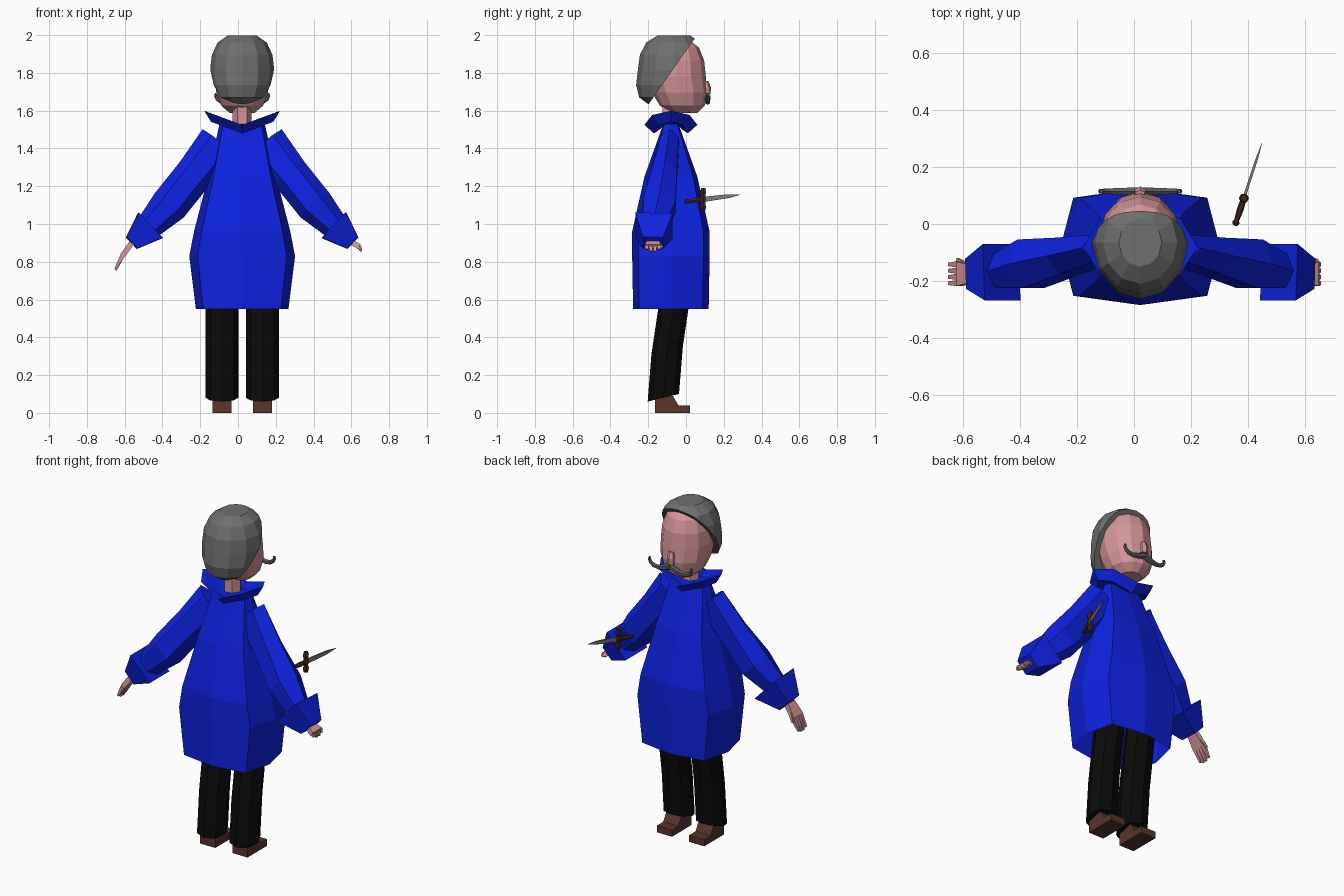
import bpy, bmesh
from math import sin, cos, pi, radians, copysign
from mathutils import Vector

cube = bpy.data.objects.get("Cube")
if cube:
    bpy.data.objects.remove(cube, do_unlink=True)

MIDDLE = 0.022  # symmetry plane of the figure
SIDES = {"left": 1, "right": -1}
ACROSS, DEPTH, UP = Vector((1, 0, 0)), Vector((0, 1, 0)), Vector((0, 0, 1))


def material(name, red, green, blue):
    mat = bpy.data.materials.new(name)
    mat.use_nodes = True
    colour = (red, green, blue, 1)
    mat.diffuse_color = colour
    mat.node_tree.nodes["Principled BSDF"].inputs["Base Color"].default_value = colour
    return mat


coat_blue = material("coat blue", 0.004, 0.016, 0.75)
skin_pink = material("skin pink", 0.66, 0.3, 0.32)
hair_grey = material("hair grey", 0.16, 0.16, 0.16)
moustache_grey = material("moustache grey", 0.1, 0.11, 0.1)
trouser_black = material("trouser black", 0.003, 0.003, 0.003)
shoe_brown = material("shoe brown", 0.1, 0.035, 0.024)
grip_brown = material("grip brown", 0.055, 0.018, 0.01)
blade_grey = material("blade grey", 0.2, 0.2, 0.2)


def loft(name, rings, mat, open_start=False, cut=None):
    """Skin equal-length rings; cut is an optional plane (point, normal)."""
    bm = bmesh.new()
    rows = [[bm.verts.new(point) for point in ring] for ring in rings]
    for low, high in zip(rows, rows[1:]):
        for i in range(len(low)):
            bm.faces.new((low[i - 1], low[i], high[i], high[i - 1]))
    bm.faces.new(rows[-1])
    if not open_start:
        bm.faces.new(rows[0])
    if cut:
        geometry = bm.verts[:] + bm.edges[:] + bm.faces[:]
        result = bmesh.ops.bisect_plane(bm, geom=geometry, plane_co=cut[0],
                                        plane_no=cut[1], clear_outer=True)
        rim = [item for item in result["geom_cut"] if isinstance(item, bmesh.types.BMEdge)]
        bmesh.ops.holes_fill(bm, edges=rim)
    bmesh.ops.recalc_face_normals(bm, faces=bm.faces[:])
    mesh = bpy.data.meshes.new(name)
    bm.to_mesh(mesh)
    bm.free()
    mesh.materials.append(mat)
    bpy.context.collection.objects.link(bpy.data.objects.new(name, mesh))


def power(value, exponent):
    return copysign(abs(value) ** exponent, value)


def oval(centre, u, v, count, boxy=1.0):
    """Ring around centre; a lower boxy value squares off the corners."""
    turn = pi / 4 if count == 4 else 0
    angles = [2 * pi * i / count + turn for i in range(count)]
    return [centre + u * power(cos(a), boxy) + v * power(sin(a), boxy) for a in angles]


def tube(name, stations, mat, count=6, ref=DEPTH):
    """Tube along stations of (point, half thickness, half width along ref)."""
    points = [station[0] for station in stations]
    rings = []
    for i, (point, thick, wide) in enumerate(stations):
        ahead = (points[min(i + 1, len(points) - 1)] - points[max(i - 1, 0)]).normalized()
        v = (ref - ahead * ahead.dot(ref)).normalized()
        rings.append(oval(point, ahead.cross(v) * thick, v * wide, count))
    loft(name, rings, mat)


def egg(name, centre, width, depth, height, lean, mat, cut=None):
    """Boxy egg whose lower half leans forward or back."""
    rings = []
    for degrees in range(-75, 76, 25):
        rise, girth = sin(radians(degrees)) * height, cos(radians(degrees)) ** 0.6
        middle = centre + UP * rise - DEPTH * lean * min(rise, 0)
        rings.append(oval(middle, ACROSS * width * girth, DEPTH * depth * girth, 12))
    loft(name, rings, mat, cut=cut)


def place(side, out, y, z):
    """Point at a distance out from the symmetry plane on one side."""
    return Vector((MIDDLE + side * out, y, z))


# Coat: height, half width, half depth
coat = [(0.55, 0.245, 0.2), (0.83, 0.28, 0.205), (0.96, 0.255, 0.205),
        (1.25, 0.18, 0.14), (1.53, 0.12, 0.04)]
loft("coat", [oval(place(1, 0, -0.08, z), ACROSS * wide, DEPTH * deep, 8, boxy=0.5)
              for z, wide, deep in coat], coat_blue, open_start=True)

# Collar: half width, half depth, height; it rises towards the sides
collar = []
for wide, deep, z in [(0.12, 0.06, 1.5), (0.165, 0.09, 1.48), (0.2, 0.14, 1.525),
                      (0.175, 0.12, 1.525), (0.07, 0.06, 1.5)]:
    ring = oval(place(1, 0, -0.08, z), ACROSS * wide, DEPTH * deep, 8)
    collar.append([point + UP * abs(point.x - MIDDLE) * 0.37 for point in ring])
loft("collar", collar, coat_blue)

# Arms, legs and moustache halves
for name, side in SIDES.items():
    shoulder = place(side, 0.12, -0.085, 1.43)
    elbow = place(side, 0.385, -0.14, 1.1)
    wrist = place(side, 0.5, -0.17, 0.98)
    hand = place(side, 0.585, -0.175, 0.9)
    tube(name + "_sleeve", [(shoulder, 0.115, 0.055), (shoulder.lerp(elbow, 0.5), 0.1, 0.075),
                            (elbow, 0.1, 0.1), (wrist, 0.07, 0.065)], coat_blue)
    tube(name + "_cuff", [(wrist.lerp(hand, -0.15), 0.13, 0.14), (hand, 0.06, 0.075)],
         coat_blue, count=4)

    leg_line = [(-0.045, 0.7), (-0.1, 0.33), (-0.12, 0.08)]
    loft(name + "_trouser", [oval(place(side, 0.107, y, z), ACROSS * 0.087,
                                  DEPTH * 0.083 + UP * 0.02, 8) for y, z in leg_line], trouser_black)
    heel, toe, ankle, instep = -0.165, 0.02, 0.09, 0.04
    profile = [(heel, 0), (toe, 0), (toe, instep), (-instep, instep), (-0.07, ankle), (heel, ankle)]
    loft(name + "_shoe", [[place(side, 0.107 + edge, y, z) for y, z in profile]
                          for edge in (-0.05, 0.05)], shoe_brown)

    # The right hand hangs open, the left one is curled
    is_open = name == "right"
    knuckles = hand + (place(side, 0.05, 0, -0.07) if is_open else place(side, 0.035, 0, -0.02)) \
        - ACROSS * MIDDLE
    tip = knuckles + ACROSS * side * (0.035 if is_open else 0.01) - UP * (0.08 if is_open else 0.03)
    tube(name + "_palm", [(hand, 0.02, 0.045), (knuckles, 0.02, 0.06)], skin_pink, count=4)
    for finger in range(4):
        shift = DEPTH * (finger - 1.5) * 0.022
        tip_shift = shift + UP * abs(finger - 1.5) * 0.01
        tube(f"{name}_finger_{finger}", [(knuckles + shift, 0.016, 0.015),
                                         (tip + tip_shift, 0.008, 0.009)], skin_pink, count=4)
    tube(name + "_thumb", [(hand.lerp(knuckles, 0.3) + DEPTH * 0.02, 0.016, 0.016),
                           (knuckles.lerp(tip, 0.2) + DEPTH * 0.05, 0.008, 0.008)],
         skin_pink, count=4)

    # Drooping sweep that ends in an upward curl
    steps = [i / 6 for i in range(7)]
    sweep = [(place(side, 0.14 * sin(t * 1.8), 0.115, 1.67 - 0.025 * sin(t * 4.2)),
              0.019 - 0.012 * t, 0.016 - 0.009 * t) for t in steps]
    tube(name + "_moustache", sweep, moustache_grey)

# Head, with the hair as a larger egg cut by a sloping plane
tube("neck", [(place(1, 0, -0.08, z), 0.05, 0.05) for z in (1.48, 1.65)], skin_pink)
egg("head", place(1, 0, -0.05, 1.78), 0.145, 0.155, 0.2, 0.2, skin_pink)
hairline = (place(1, 0, 0.038, 1.97), DEPTH * 0.32 - UP * 0.225)
egg("hair", place(1, 0, -0.065, 1.815), 0.17, 0.19, 0.19, -0.25, hair_grey, cut=hairline)
tube("nose", [(place(1, 0, 0.105, 1.755), 0.014, 0.018), (place(1, 0, 0.11, 1.72), 0.022, 0.024),
              (place(1, 0, 0.112, 1.685), 0.018, 0.022)], skin_pink, ref=ACROSS)

# Dagger, laid out along its axis from pommel to tip
pommel, point = Vector((0.355, -0.005, 1.118)), Vector((0.45, 0.285, 1.155))
guard, neck = pommel.lerp(point, 0.33), pommel.lerp(point, 0.07)
tube("dagger_pommel", [(pommel, 0.008, 0.01), (pommel.lerp(neck, 0.5), 0.013, 0.014),
                       (neck, 0.008, 0.01)], grip_brown, ref=UP)
tube("dagger_grip", [(neck, 0.009, 0.01), (neck.lerp(guard, 0.5), 0.012, 0.014),
                     (guard, 0.01, 0.012)], grip_brown, ref=UP)
tube("dagger_guard", [(guard + UP * 0.02 * i, size, size) for i in range(-3, 4)
                      for size in [0.013 + 0.005 * (i % 2 == 0)]], grip_brown)
tube("dagger_blade", [(guard, 0.007, 0.019), (guard.lerp(point, 0.7), 0.006, 0.014),
                      (point, 0.001, 0.001)], blade_grey, count=4, ref=UP)
